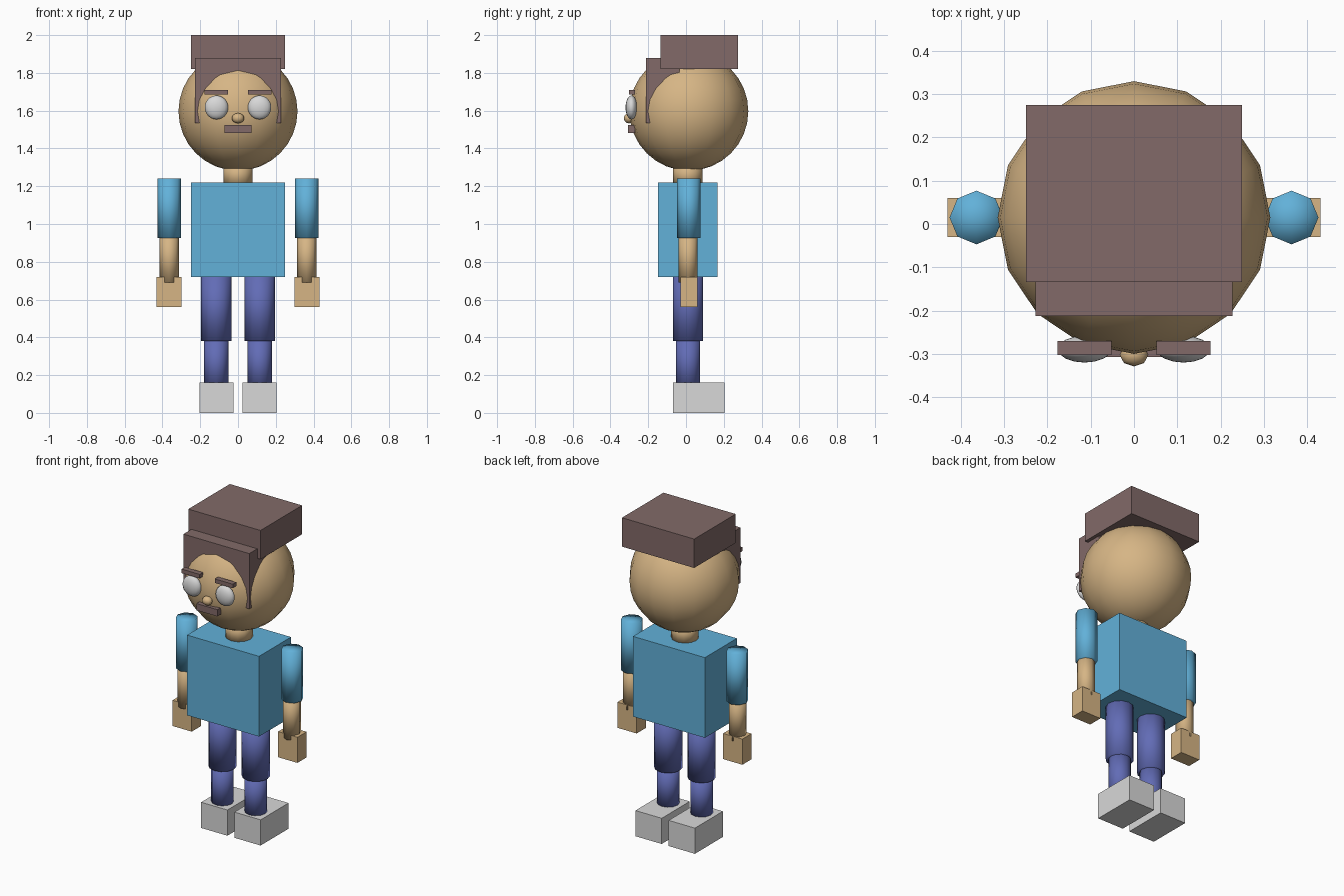
import bpy

if "Cube" in bpy.data.objects:
    bpy.data.objects.remove(bpy.data.objects["Cube"])


def material(name, r, g, b):
    """Flat colour from 0-255 display values."""
    def linear(c):
        c /= 255
        return c / 12.92 if c <= 0.04045 else ((c + 0.055) / 1.055) ** 2.4
    m = bpy.data.materials.new(name)
    m.diffuse_color = (linear(r), linear(g), linear(b), 1)
    m.use_nodes = True
    m.node_tree.nodes["Principled BSDF"].inputs["Base Color"].default_value = m.diffuse_color
    return m


SKIN = material("skin", 214, 181, 133)
HAIR = material("brown hair", 130, 106, 104)
SHIRT = material("blue shirt", 98, 177, 217)
PANTS = material("indigo trousers", 98, 108, 182)
WHITE = material("pale grey", 216, 216, 216)


def finish(name, mat, smooth):
    ob = bpy.context.object
    ob.name = name
    ob.data.materials.append(mat)
    bpy.ops.object.transform_apply(location=False, rotation=False, scale=True)
    if smooth:
        bpy.ops.object.shade_smooth()
    return ob


def box(name, mat, x, y, z):
    """Box from (min, max) ranges on each axis."""
    ranges = (x, y, z)
    bpy.ops.mesh.primitive_cube_add(size=1, location=[(a + b) / 2 for a, b in ranges])
    bpy.context.object.scale = [b - a for a, b in ranges]
    return finish(name, mat, False)


def tube(name, mat, x, y, r, z0, z1, sides=8):
    bpy.ops.mesh.primitive_cylinder_add(vertices=sides, radius=r, depth=z1 - z0,
                                        end_fill_type='TRIFAN', location=(x, y, (z0 + z1) / 2))
    return finish(name, mat, True)


def ball(name, mat, centre, radii, segments=16, rings=16):
    bpy.ops.mesh.primitive_uv_sphere_add(segments=segments, ring_count=rings,
                                         radius=1, location=centre)
    bpy.context.object.scale = radii
    return finish(name, mat, True)


# Head, neck and torso
ball("head", SKIN, (0, 0.015, 1.597), (0.315, 0.315, 0.315))
tube("neck", SKIN, 0, 0.01, 0.078, 1.2, 1.32, 12)
box("torso", SHIRT, (-0.248, 0.248), (-0.147, 0.168), (0.72, 1.22))

# Hair: top block, and a fringe whose lower part is swallowed by the head
box("hair_top", HAIR, (-0.249, 0.249), (-0.134, 0.275), (1.82, 2.0))
box("hair_fringe", HAIR, (-0.227, 0.227), (-0.213, -0.035), (1.535, 1.88))

# Face centre
ball("nose", SKIN, (0, -0.302, 1.56), (0.033, 0.027, 0.027), 8, 8)
box("mouth", HAIR, (-0.072, 0.072), (-0.307, -0.27), (1.483, 1.525))

# Paired parts
for side, s in (("left", -1), ("right", 1)):
    def span(a, b):
        return sorted((s * a, s * b))

    # Face
    ball(side + "_eye", WHITE, (s * 0.114, -0.289, 1.617), (0.062, 0.031, 0.063))
    box(side + "_eyebrow", HAIR, span(0.052, 0.177), (-0.303, -0.27), (1.685, 1.71))
    # Arm
    tube(side + "_sleeve", SHIRT, s * 0.364, 0.015, 0.062, 0.925, 1.24)
    tube(side + "_forearm", SKIN, s * 0.364, 0.011, 0.051, 0.69, 0.96)
    box(side + "_hand", SKIN, span(0.298, 0.431), (-0.03, 0.06), (0.56, 0.72))
    # Leg
    tube(side + "_thigh", PANTS, s * 0.115, 0.011, 0.08, 0.38, 0.74, 12)
    tube(side + "_shin", PANTS, s * 0.115, 0.011, 0.064, 0.13, 0.4, 12)
    box(side + "_shoe", WHITE, span(0.024, 0.205), (-0.07, 0.205), (0, 0.16))
